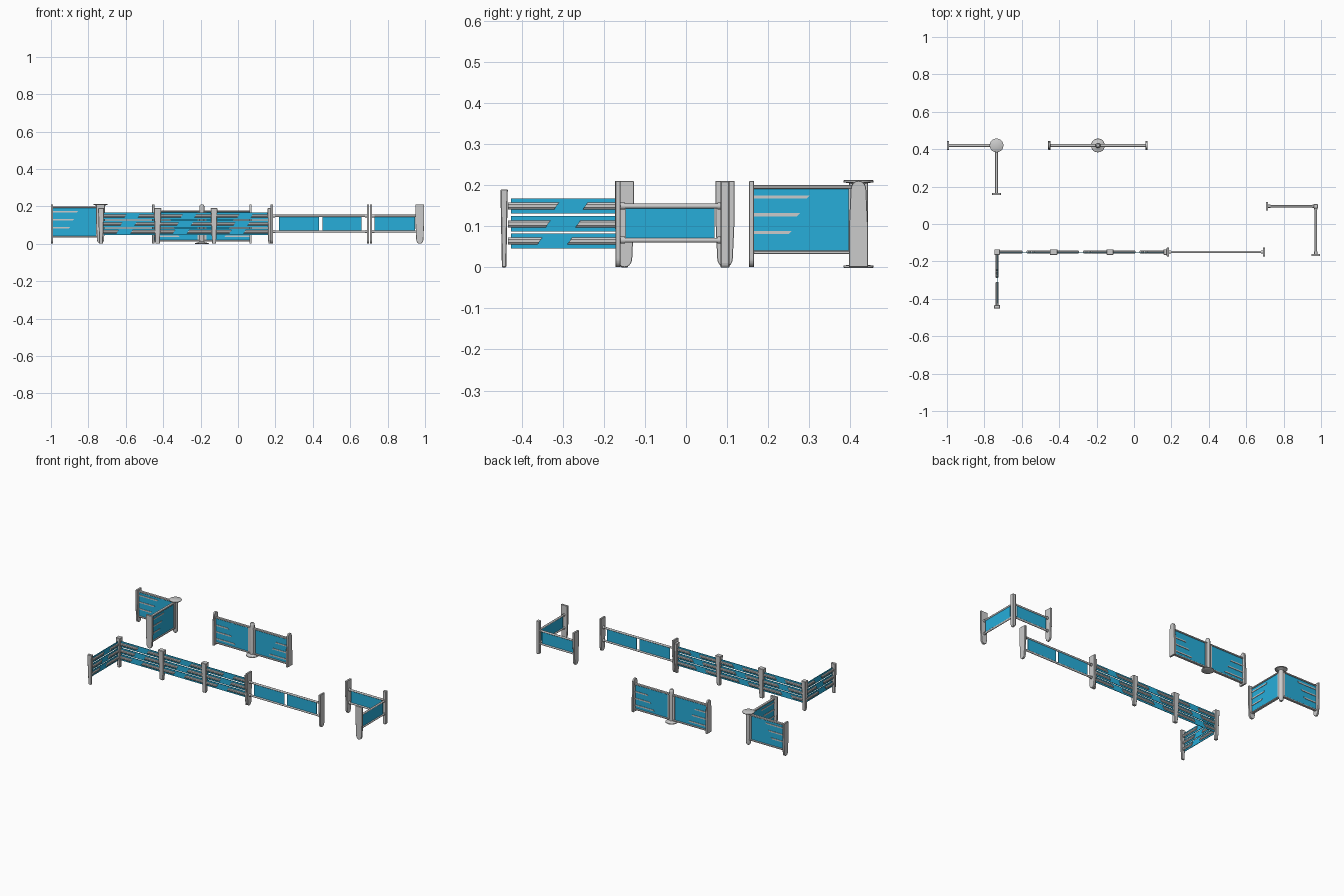
import bpy, bmesh
from math import pi, cos, sin, radians
from mathutils import Matrix, Vector

if "Cube" in bpy.data.objects:
    bpy.data.objects.remove(bpy.data.objects["Cube"])

blue = bpy.data.materials.new("blue_panel")
blue.diffuse_color = (0.02, 0.42, 0.70, 1)
blue.use_nodes = True
blue.node_tree.nodes["Principled BSDF"].inputs["Base Color"].default_value = blue.diffuse_color
I = Matrix.Identity(4)


def frame(x, y, deg):
    """Local frame: X runs along the fence, Y across it, Z up."""
    return Matrix.Translation((x, y, 0)) @ Matrix.Rotation(radians(deg), 4, 'Z')


def finish(name, bm, m, mat=None, smooth=False):
    bm.transform(m)
    bmesh.ops.recalc_face_normals(bm, faces=bm.faces[:])
    me = bpy.data.meshes.new(name)
    bm.to_mesh(me)
    bm.free()
    ob = bpy.data.objects.new(name, me)
    bpy.context.collection.objects.link(ob)
    if mat:
        me.materials.append(mat)
    if smooth:
        bpy.context.view_layer.objects.active = ob
        bpy.ops.object.select_all(action='DESELECT')
        ob.select_set(True)
        bpy.ops.object.shade_smooth_by_angle(angle=radians(40))
    return ob


def prism(name, pts, a, b, m, axis='Y', mat=None, bevel=0, smooth=False):
    """Extrude a 2D profile (other axis, z) from a to b along an axis."""
    bm = bmesh.new()
    place = (lambda p, d: (p[0], d, p[1])) if axis == 'Y' else (lambda p, d: (d, p[0], p[1]))
    f = bm.faces.new([bm.verts.new(place(p, a)) for p in pts])
    ext = bmesh.ops.extrude_face_region(bm, geom=[f])
    vs = [v for v in ext['geom'] if isinstance(v, bmesh.types.BMVert)]
    bmesh.ops.translate(bm, verts=vs, vec=(0, b - a, 0) if axis == 'Y' else (b - a, 0, 0))
    if bevel:
        bmesh.ops.bevel(bm, geom=bm.edges[:], offset=bevel, segments=1, affect='EDGES')
    return finish(name, bm, m, mat, smooth)


def slab(name, x0, x1, z0, z1, t, m, mat=None, bevel=0):
    pts = [(x0, z0), (x1, z0), (x1, z1), (x0, z1)]
    return prism(name, pts, -t / 2, t / 2, m, mat=mat, bevel=bevel)


def lathe(name, profile, m, n=20):
    bm = bmesh.new()
    vs = [bm.verts.new((r, 0, z)) for r, z in profile]
    es = [bm.edges.new(e) for e in zip(vs, vs[1:])]
    bmesh.ops.spin(bm, geom=vs + es, cent=(0, 0, 0), axis=(0, 0, 1), angle=2 * pi, steps=n)
    bmesh.ops.remove_doubles(bm, verts=bm.verts[:], dist=1e-5)
    return finish(name, bm, m, smooth=True)


def rail(name, x0, x1, z, r, m):
    bm = bmesh.new()
    mat = Matrix.Translation(((x0 + x1) / 2, 0, z)) @ Matrix.Rotation(pi / 2, 4, 'Y')
    bmesh.ops.create_cone(bm, cap_ends=True, segments=12, radius1=r, radius2=r,
                          depth=x1 - x0, matrix=mat)
    return finish(name, bm, m, smooth=True)


def end_plate(x, m):
    """Flat-topped upright with a rounded foot, across the fence."""
    w, h = 0.0235, 0.21
    foot = [(-0.019 * cos(pi * i / 10), 0.022 - 0.022 * sin(pi * i / 10)) for i in range(11)]
    return prism("end_plate", foot + [(w, 0.12), (w, h), (-w, h), (-w, 0.12)],
                 x - 0.006, x + 0.006, m, axis='X', bevel=0.0012)


def taper_post(m, wx, wy, h=0.19):
    bm = bmesh.new()
    bmesh.ops.create_cube(bm, size=1)
    for v in bm.verts:
        k = 1 if v.co.z > 0 else 0.6
        v.co = Vector((v.co.x * wx * k, v.co.y * wy * k, (v.co.z + 0.5) * h))
    bmesh.ops.bevel(bm, geom=bm.edges[:], offset=0.002, segments=1, affect='EDGES')
    finish("tapered_post", bm, m)


# Slotted panels: one arm reaching out from a round post
def slotted_arm(m, L=0.26):
    end_plate(L, m)
    slab("panel", 0.012, L - 0.004, 0.036, 0.195, 0.006, m, mat=blue)
    for z in (0.036, 0.195):
        slab("panel_rail", 0, L, z - 0.004, z + 0.005, 0.017, m, bevel=0.002)
    slab("inner_stile", 0.008, 0.024, 0.036, 0.195, 0.014, m)
    for z, n in ((0.171, 0.138), (0.128, 0.115), (0.085, 0.095)):
        prism("slot_bar", [(L - 0.004, z - 0.004), (L - n + 0.005, z - 0.004),
                           (L - n - 0.003, z + 0.004), (L - 0.004, z + 0.004)],
              -0.0055, 0.0055, m)


def round_post(m):
    lathe("round_post", [(0, 0), (0.008, 0.002), (0.013, 0.009), (0.014, 0.018), (0.014, 0.2),
                         (0.018, 0.204), (0.036, 0.207), (0.037, 0.211), (0.034, 0.213),
                         (0, 0.213)], m)


# Corner unit with its disc at the top
round_post(frame(-0.735, 0.42, 0))
slotted_arm(frame(-0.735, 0.42, 180))
slotted_arm(frame(-0.735, 0.42, -90))

# Straight unit: the same kit turned upside down, disc on the ground
flip = Matrix.Translation((0, 0, 0.211)) @ Matrix.Scale(-1, 4, (0, 0, 1))
round_post(frame(-0.193, 0.42, 0) @ flip)
for deg in (0, 180):
    slotted_arm(frame(-0.193, 0.42, deg) @ flip)


# Slatted fence bay of length L starting at the frame origin
def slat_bay(m, L):
    for z, a, b in ((0.149, 0.43, 0.67), (0.106, 0.36, 0.61), (0.064, 0.29, 0.54)):
        slab("slat", 0.014, L - 0.014, z - 0.0185, z + 0.0185, 0.003, m, mat=blue)
        for x0, x1, s0, s1 in ((0.006, a * L, 0, 0.006), (b * L, L - 0.006, 0.006, 0)):
            h = 0.0085
            # half-round gutter-like bar with slanted free end
            bm = bmesh.new()
            sec = [(0.004, -h), (0.0075, -h * 0.45), (0.0075, h * 0.45), (0.004, h),
                   (-0.004, h), (-0.0075, h * 0.45), (-0.0075, -h * 0.45), (-0.004, -h)]
            A = [bm.verts.new((x0 + s0 * q / h, p, z + q)) for p, q in sec]
            B = [bm.verts.new((x1 + s1 * q / h, p, z + q)) for p, q in sec]
            bm.faces.new(A)
            bm.faces.new(B)
            for i in range(8):
                j = (i + 1) % 8
                bm.faces.new((A[i], A[j], B[j], B[i]))
            finish("slat_bar", bm, m)


slat_bay(frame(-0.732, -0.44, 90), 0.29)
for i in range(3):
    slat_bay(frame(-0.732 + 0.302 * i, -0.15, 0), 0.302)
for x, y, wx, wy in ((-0.732, -0.443, 0.032, 0.018), (-0.732, -0.15, 0.03, 0.03),
                     (-0.43, -0.15, 0.04, 0.03), (-0.128, -0.15, 0.036, 0.03),
                     (0.168, -0.15, 0.02, 0.03)):
    taper_post(frame(x, y, 0), wx, wy)


# Railed panels: two rails with glazed infill
def railed(m, L, panes):
    for z in (0.066, 0.149):
        rail("rail", 0, L, z, 0.006, m)
        for x in (0.006, L - 0.019):
            rail("rail_socket", x, x + 0.012, z, 0.0085, m)
    for a, b in panes:
        slab("pane", a, b, 0.066, 0.149, 0.004, m, mat=blue)


m = frame(0.181, -0.15, 0)
railed(m, 0.516, ((0.037, 0.252), (0.272, 0.479)))
end_plate(0, m)
end_plate(0.514, m)

# Railed corner unit
for deg in (180, -90):
    m = frame(0.972, 0.095, deg)
    railed(m, 0.262, ((0.026, 0.242),))
    end_plate(0.261, m)
prism("corner_post", [(-0.007, 0), (0.007, 0), (0.011, 0.008), (0.011, 0.21),
                      (-0.011, 0.21), (-0.011, 0.008)], -0.011, 0.011,
      frame(0.972, 0.095, 0), bevel=0.002)
